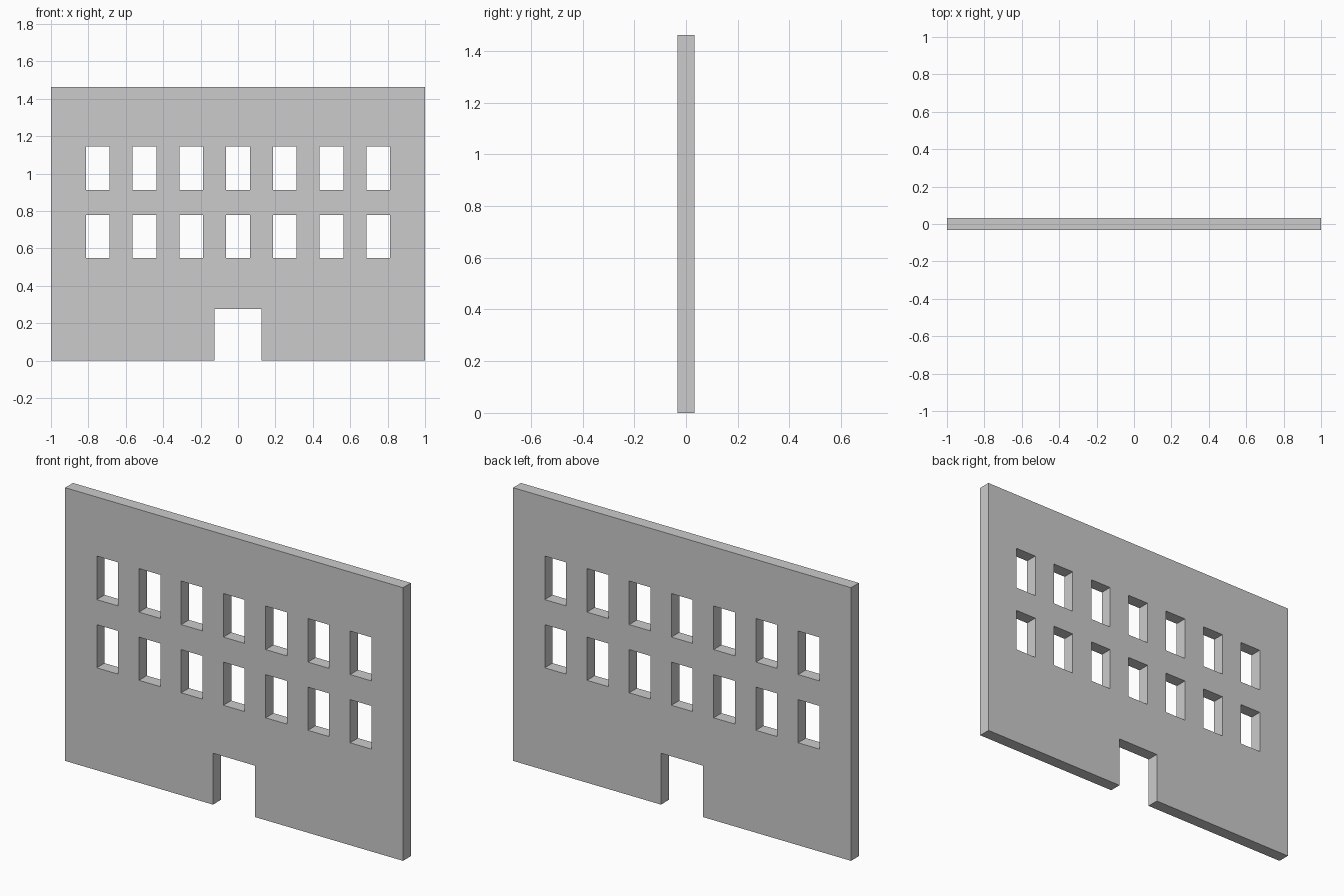
import bpy, bmesh

if "Cube" in bpy.data.objects:
    bpy.data.objects.remove(bpy.data.objects["Cube"])

HALF_DEPTH, HEIGHT = 0.033, 1.462
WIN_W, PITCH = 0.126, 0.25
DOOR_HALF, DOOR_TOP = 0.125, 0.275
ROWS = [(0.548, 0.779), (0.913, 1.146)]

# openings as (x0, x1, z0, z1): doorway plus two rows of seven windows
openings = [(-DOOR_HALF, DOOR_HALF, 0, DOOR_TOP)]
for z0, z1 in ROWS:
    for i in range(-3, 4):
        openings.append((i * PITCH - WIN_W / 2, i * PITCH + WIN_W / 2, z0, z1))

# grid lines run through every opening edge
xs = sorted({-1.0, 1.0} | {x for o in openings for x in o[:2]})
zs = sorted({0, HEIGHT} | {z for o in openings for z in o[2:]})


def is_open(x, z):
    return any(a < x < b and c < z < d for a, b, c, d in openings)


# front sheet with the openings left out
bm = bmesh.new()
grid = [[bm.verts.new((x, -HALF_DEPTH, z)) for z in zs] for x in xs]
for i in range(len(xs) - 1):
    for j in range(len(zs) - 1):
        if not is_open((xs[i] + xs[i + 1]) / 2, (zs[j] + zs[j + 1]) / 2):
            bm.faces.new((grid[i][j], grid[i + 1][j],
                          grid[i + 1][j + 1], grid[i][j + 1]))
bmesh.ops.delete(bm, geom=[v for v in bm.verts if not v.link_faces], context='VERTS')

# thicken the sheet into a solid wall, keeping the front faces
ext = bmesh.ops.extrude_face_region(bm, geom=bm.faces[:], use_keep_orig=True)
back = [g for g in ext["geom"] if isinstance(g, bmesh.types.BMVert)]
bmesh.ops.translate(bm, verts=back, vec=(0, 2 * HALF_DEPTH, 0))
bmesh.ops.recalc_face_normals(bm, faces=bm.faces[:])

mesh = bpy.data.meshes.new("facade_wall")
bm.to_mesh(mesh)
bm.free()
wall = bpy.data.objects.new("facade_wall", mesh)
bpy.context.collection.objects.link(wall)
